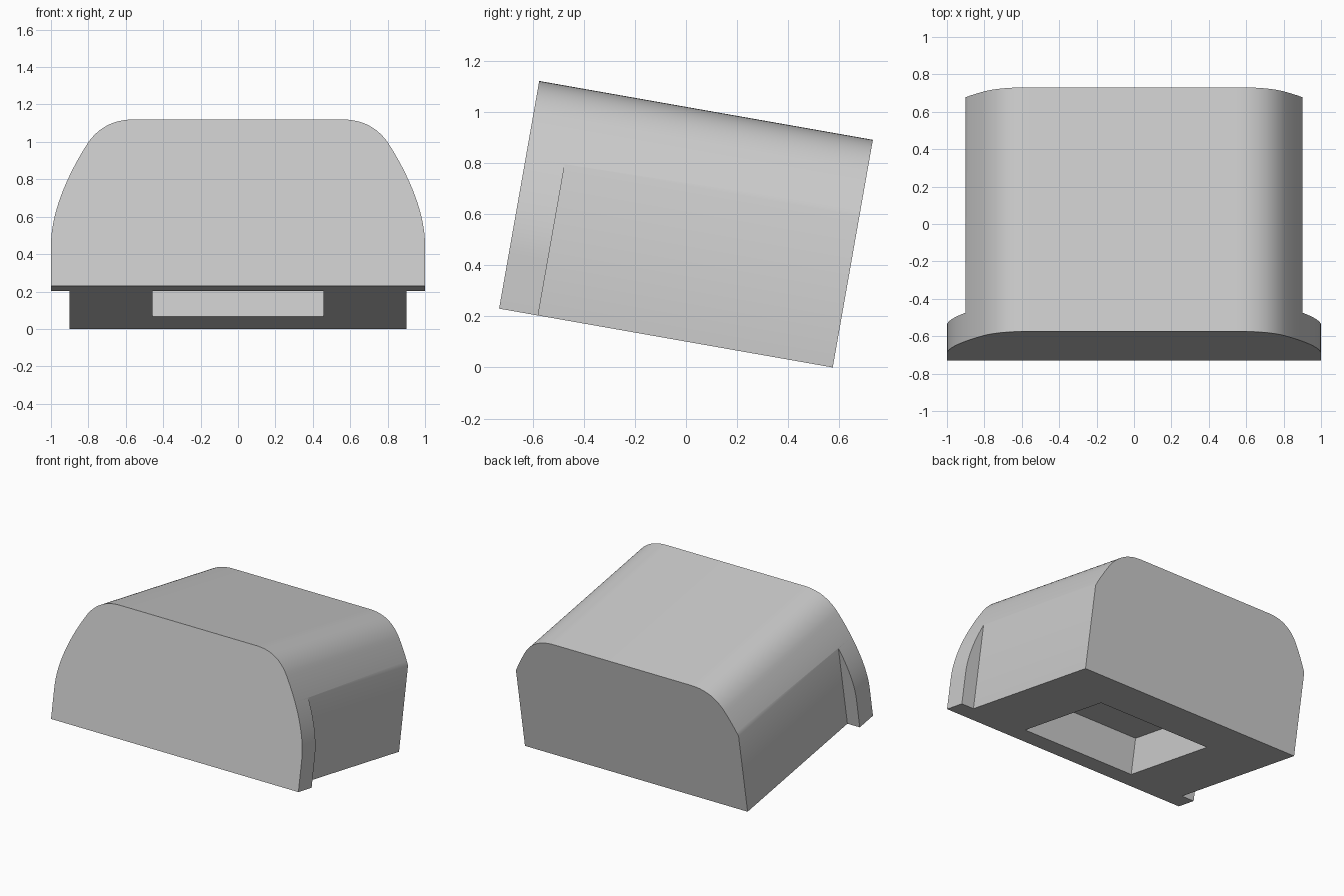
import bpy, bmesh, math
from mathutils import Vector
from mathutils.geometry import interpolate_bezier

cube = bpy.data.objects.get("Cube")
if cube:
    bpy.data.objects.remove(cube, do_unlink=True)

LENGTH, LIP = 1.325, 0.155
TILT = math.radians(10)

grey = bpy.data.materials.new("plain grey")
grey.use_nodes = True
grey.diffuse_color = (0.6, 0.6, 0.6, 1)
for node in grey.node_tree.nodes:
    if node.type == 'BSDF_PRINCIPLED':
        node.inputs["Base Color"].default_value = grey.diffuse_color
        node.inputs["Roughness"].default_value = 0.6


def prism(name, outline, start, end):
    """Extrude an (x, z) outline along y."""
    bm = bmesh.new()
    face = bm.faces.new([bm.verts.new((x, start, z)) for x, z in outline])
    grown = bmesh.ops.extrude_face_region(bm, geom=[face])["geom"]
    moved = [v for v in grown if isinstance(v, bmesh.types.BMVert)]
    bmesh.ops.translate(bm, verts=moved, vec=(0, end - start, 0))
    bmesh.ops.recalc_face_normals(bm, faces=bm.faces)
    mesh = bpy.data.meshes.new(name)
    bm.to_mesh(mesh)
    bm.free()
    mesh.materials.append(grey)
    obj = bpy.data.objects.new(name, mesh)
    bpy.context.collection.objects.link(obj)
    return obj


def box(name, x0, x1, y0, y1, z0, z1):
    return prism(name, [(x0, z0), (x1, z0), (x1, z1), (x0, z1)], y0, y1)


def curve(points, steps):
    a, ha, hb, b = [Vector((x, z, 0)) for x, z in points]
    return [(p.x, p.y) for p in interpolate_bezier(a, ha, hb, b, steps)]


# Domed cross-section, mirrored left to right
flank = curve([(1, .22), (1, .42), (.89, .64), (.80, .78)], 20)
shoulder = curve([(.80, .78), (.74, .865), (.66, .904), (.55, .904)], 16)
half = [(1, 0)] + flank + shoulder[1:]
outline = half + [(-x, z) for x, z in reversed(half)]
housing = prism("housing", outline, 0, LENGTH)

# Cut the sides behind the front lip, and the recess underneath
cutters = [
    box("left_side_cutter", .9, 1.2, LIP, LENGTH + .2, -.2, 1.2),
    box("right_side_cutter", -1.2, -.9, LIP, LENGTH + .2, -.2, 1.2),
    box("recess_cutter", -.457, .457, .16, .95, -.2, .26),
]
bpy.context.view_layer.objects.active = housing
for cutter in cutters:
    cutter.hide_render = True
    mod = housing.modifiers.new(cutter.name, 'BOOLEAN')
    mod.operation = 'DIFFERENCE'
    mod.solver = 'EXACT'
    mod.object = cutter
    bpy.ops.object.modifier_apply(modifier=mod.name)
    bpy.data.objects.remove(cutter, do_unlink=True)

# Smooth the dome, keep the hard edges, and tip the housing backwards
bpy.ops.object.select_all(action='DESELECT')
housing.select_set(True)
bpy.ops.object.shade_smooth_by_angle(angle=math.radians(35))
housing.rotation_euler = (-TILT, 0, 0)
housing.location = (0, -.731, LENGTH * math.sin(TILT))
